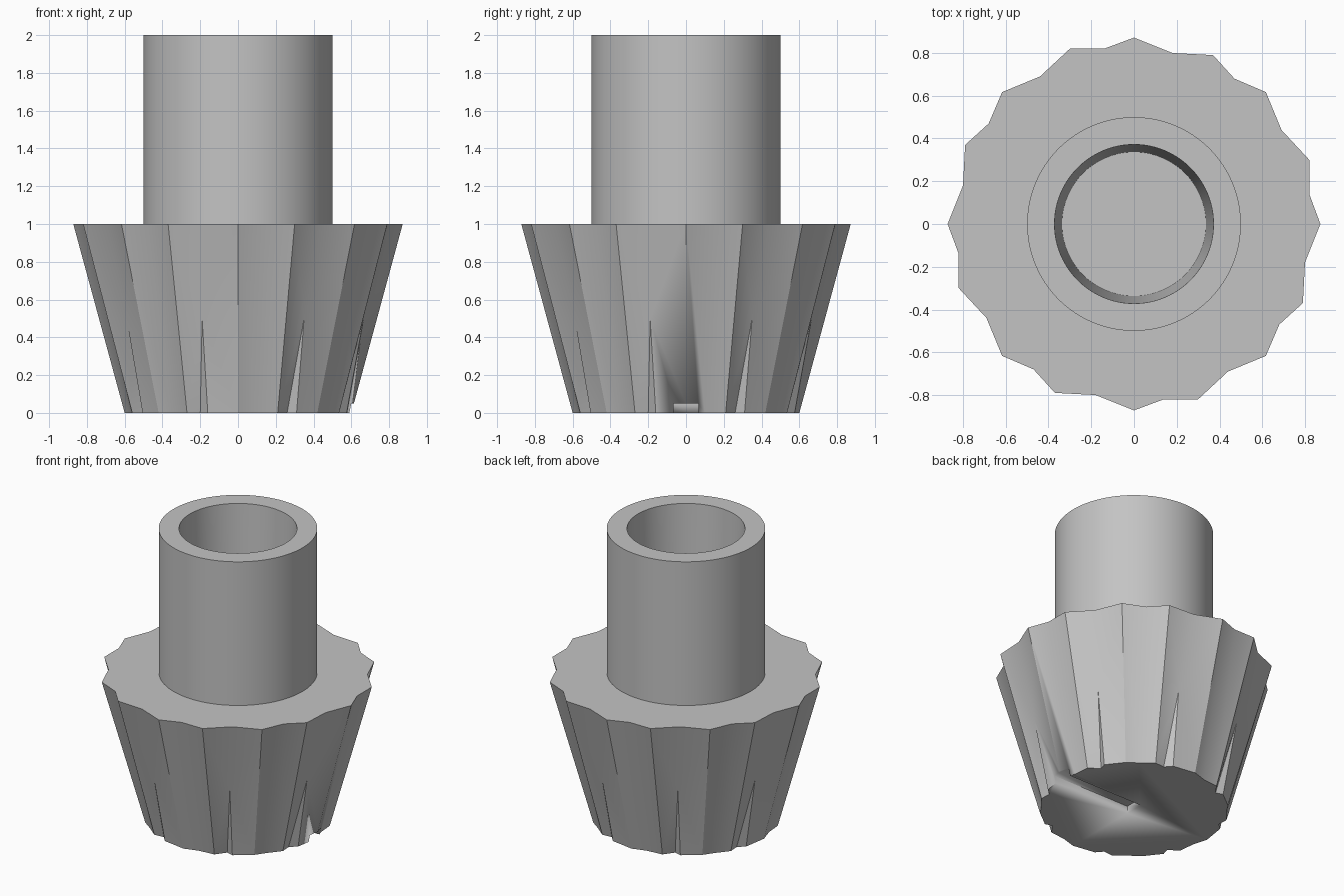
import bpy, bmesh, math
from mathutils import Vector, Matrix

if "Cube" in bpy.data.objects:
    bpy.data.objects.remove(bpy.data.objects["Cube"])

grey = bpy.data.materials.new("plain grey")
grey.diffuse_color = (0.55, 0.55, 0.55, 1)
grey.use_nodes = True
grey.node_tree.nodes["Principled BSDF"].inputs["Base Color"].default_value = grey.diffuse_color


def finish(name, bm, angle=30):
    """Turn a bmesh into a smooth-shaded object with sharp creases."""
    bmesh.ops.remove_doubles(bm, verts=bm.verts, dist=1e-4)
    bmesh.ops.recalc_face_normals(bm, faces=bm.faces)
    mesh = bpy.data.meshes.new(name)
    bm.to_mesh(mesh)
    bm.free()
    mesh.materials.append(grey)
    obj = bpy.data.objects.new(name, mesh)
    bpy.context.collection.objects.link(obj)
    bpy.ops.object.select_all(action='DESELECT')
    obj.select_set(True)
    bpy.context.view_layer.objects.active = obj
    bpy.ops.object.shade_smooth_by_angle(angle=math.radians(angle))
    return obj


# Fluted grip: one quarter of the outline, alternating ridge and valley
top = [(0, -.872), (.14, -.82), (.30, -.82), (.44, -.69),
       (.617, -.617), (.68, -.47), (.79, -.37), (.80, -.18)]
bottom = [(0, -.60), (.10, -.57), (.21, -.56), (.26, -.49),
          (.42, -.42), (.47, -.35), (.535, -.27), (.53, -.20)]
# Valleys 3 and 7 split into a narrow step that widens towards the base
lips = {3: (.31, -.505), 7: (.575, -.16)}

bm = bmesh.new()
top_ring, base_ring = [], []
for q in range(4):
    turn = Matrix.Rotation(q * math.pi / 2, 3, 'Z')
    nxt = Matrix.Rotation((q + 1) * math.pi / 2, 3, 'Z')

    def vert(p, z, m=turn):
        return bm.verts.new(m @ Vector((p[0], p[1], z)))

    T = [vert(p, 1) for p in top] + [vert(top[0], 1, nxt)]
    B = [vert(p, 0) for p in bottom] + [vert(bottom[0], 0, nxt)]
    top_ring += T[:8]
    for i in range(8):
        base_ring.append(B[i])
        if i in lips:
            lip = vert(lips[i], 0)
            mid = [(a + b) / 2 for a, b in zip(top[i], bottom[i])]
            apex = vert(mid, .5)
            base_ring.append(lip)
            for f in ((T[i-1], T[i], apex), (T[i-1], apex, B[i-1]),
                      (B[i-1], apex, B[i]), (B[i], apex, lip),
                      (T[i], T[i+1], apex), (apex, T[i+1], B[i+1]),
                      (apex, B[i+1], lip)):
                bm.faces.new(f)
        elif i % 2:
            bm.faces.new((T[i-1], T[i], B[i], B[i-1]))
            bm.faces.new((T[i], T[i+1], B[i+1], B[i]))
bm.faces.new(top_ring)
bm.faces.new(base_ring)
grip = finish("fluted_grip", bm)

# Pointer slot under the base, running from the centre to the rim
bm = bmesh.new()
bmesh.ops.create_cube(bm, size=1, matrix=Matrix.Translation((.4, 0, 0))
                      @ Matrix.Diagonal((.8, .13, .1, 1)))
cutter = finish("slot_cutter", bm)
cutter.hide_render = True
cutter.hide_viewport = True
cut = grip.modifiers.new("pointer_slot", 'BOOLEAN')
cut.operation = 'DIFFERENCE'
cut.solver = 'EXACT'
cut.object = cutter

# Hollow collar with a slightly tapered bore
bm = bmesh.new()
profile = [(.5, 1), (.5, 2), (.372, 2), (.337, 1)]
verts = [bm.verts.new((r, 0, z)) for r, z in profile]
edges = [bm.edges.new(pair) for pair in zip(verts, verts[1:])]
bmesh.ops.spin(bm, geom=verts + edges, cent=(0, 0, 0), axis=(0, 0, 1),
               angle=2 * math.pi, steps=96, use_merge=True)
finish("collar", bm)
